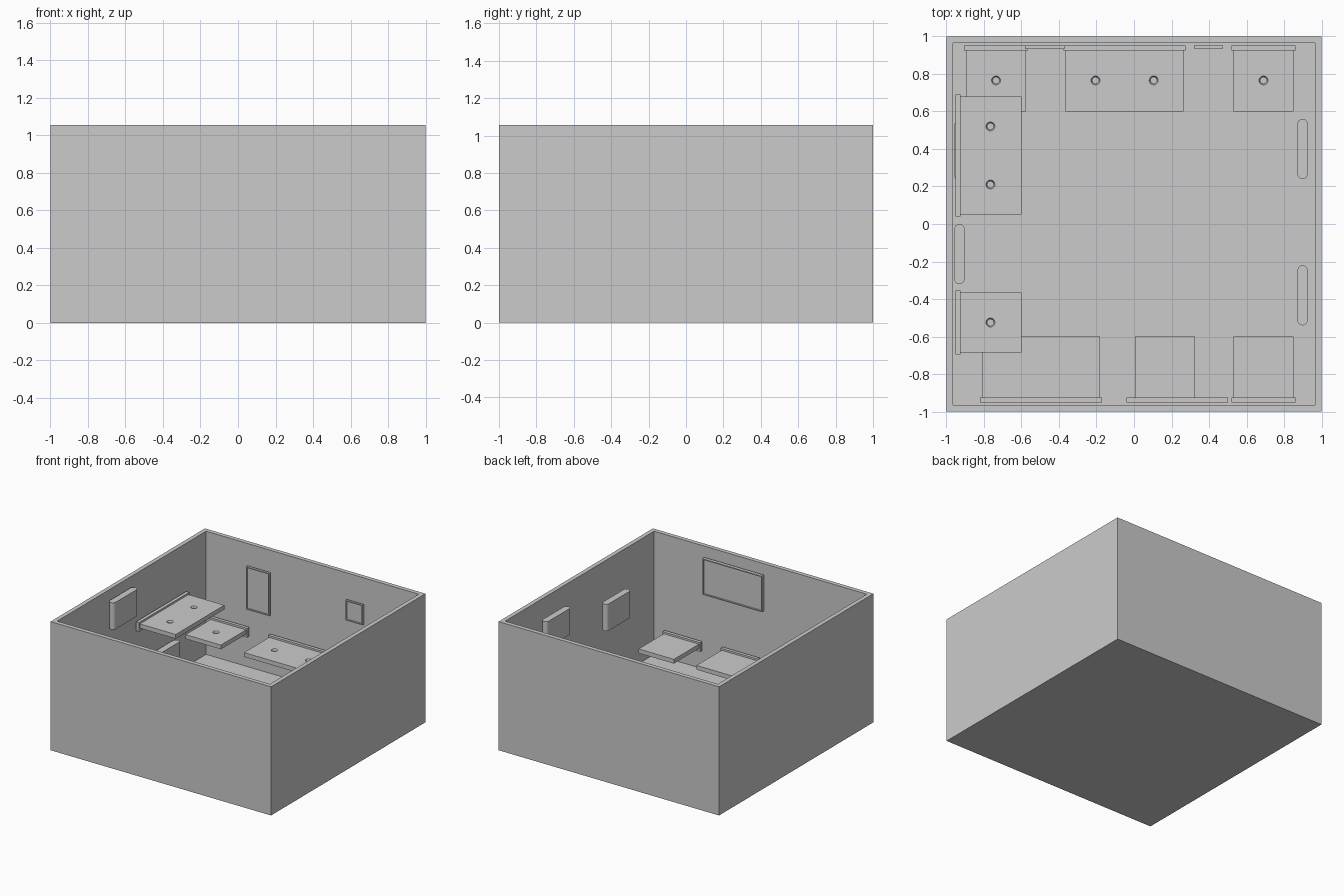
import bpy, bmesh, math
from mathutils import Matrix, Vector

if "Cube" in bpy.data.objects:
    bpy.data.objects.remove(bpy.data.objects["Cube"])


def finish(name, bm):
    bmesh.ops.recalc_face_normals(bm, faces=bm.faces)
    me = bpy.data.meshes.new(name)
    bm.to_mesh(me)
    bm.free()
    ob = bpy.data.objects.new(name, me)
    bpy.context.collection.objects.link(ob)
    return ob


def add_box(bm, lo, hi):
    lo, hi = Vector(lo), Vector(hi)
    m = Matrix.Translation((lo + hi) / 2) @ Matrix.Diagonal((*(hi - lo), 1))
    return bmesh.ops.create_cube(bm, size=1, matrix=m)["verts"]


def smooth(ob):
    bpy.ops.object.select_all(action='DESELECT')
    ob.select_set(True)
    bpy.context.view_layer.objects.active = ob
    bpy.ops.object.shade_smooth_by_angle(angle=math.radians(30))


# Open-topped room: box with an inset, sunken top
H, FLOOR, WALL = 1.055, 0.045, 0.05
bm = bmesh.new()
add_box(bm, (-1, -1, 0), (1, 1, H))
bm.faces.ensure_lookup_table()
top = max(bm.faces, key=lambda f: f.calc_center_median().z)
bmesh.ops.inset_individual(bm, faces=[top], thickness=WALL)
for v in top.verts:
    v.co.z = H
ext = bmesh.ops.extrude_discrete_faces(bm, faces=[top])
for v in ext["faces"][0].verts:
    v.co.z = FLOOR
finish("room_shell", bm)

SIDES = {"back": 0, "left": math.pi / 2, "front": math.pi, "right": -math.pi / 2}


def shelf(name, side, along, z, dimples):
    """Wall shelf with a back plate; 'along' is its centre along the wall."""
    w = 0.32 + 0.31 * (dimples - 1)
    rot = Matrix.Rotation(SIDES[side], 4, 'Z')
    centre = {"back": (along, 0, 0), "front": (along, 0, 0)}.get(side, (0, along, 0))
    place = Matrix.Translation(centre) @ rot
    board = bmesh.new()
    add_box(board, (-w / 2, 0.60, z - 0.035), (w / 2, 0.95, z))
    board.transform(place)
    ob = finish(name + "_board", board)
    # Shallow round dimples
    cut = bmesh.new()
    for i in range(dimples):
        x = (i - (dimples - 1) / 2) * 0.31
        bmesh.ops.create_cone(cut, cap_ends=True, segments=24, radius1=0.018,
                              radius2=0.03, depth=0.03,
                              matrix=Matrix.Translation((x, 0.765, z)))
    cut.transform(place)
    cutter = finish(name + "_cutter", cut)
    cutter.hide_render = True
    mod = ob.modifiers.new("dimples", 'BOOLEAN')
    mod.operation, mod.object, mod.solver = 'DIFFERENCE', cutter, 'EXACT'
    bpy.context.view_layer.objects.active = ob
    bpy.ops.object.modifier_apply(modifier=mod.name)
    bpy.data.objects.remove(cutter)
    # Back plate, slightly wider and taller than the board
    plate = bmesh.new()
    add_box(plate, (-w / 2 - 0.01, 0.925, z - 0.06), (w / 2 + 0.01, 0.952, z + 0.015))
    plate.transform(place)
    finish(name + "_back_plate", plate)


shelf("back_left_shelf", "back", -0.735, 0.365, 1)
shelf("back_double_shelf", "back", -0.05, 0.36, 2)
shelf("back_right_shelf", "back", 0.69, 0.36, 1)
shelf("left_double_shelf", "left", 0.365, 0.655, 2)
shelf("left_single_shelf", "left", -0.525, 0.50, 1)
shelf("front_double_shelf", "front", -0.495, 0.30, 2)
shelf("front_middle_shelf", "front", 0.165, 0.265, 1)
shelf("front_right_shelf", "front", 0.69, 0.26, 1)


# Rounded upright blocks on the side walls
def pill(name, x, y, z0, z1, length=0.32, r=0.027):
    bm = bmesh.new()
    ring, n = [], 12
    for s, start in ((1, 0), (-1, math.pi)):
        for i in range(n + 1):
            a = start + math.pi * i / n
            ring.append(bm.verts.new((x + r * math.cos(a),
                                      y + s * (length / 2 - r) + r * math.sin(a), z0)))
    f = bm.faces.new(ring)
    ext = bmesh.ops.extrude_face_region(bm, geom=[f])
    for v in ext["geom"]:
        if isinstance(v, bmesh.types.BMVert):
            v.co.z = z1
    smooth(finish(name, bm))


pill("left_upper_pad", -0.93, -0.16, 0.75, 0.97)
pill("left_lower_pad", -0.93, 0.39, 0.11, 0.33)
pill("right_front_pad", 0.898, -0.38, 0.54, 0.76)
pill("right_back_pad", 0.898, 0.40, 0.70, 0.915)


# Framed wall panels
def panel(name, x0, x1, z0, z1, y_wall, y_face):
    bm = bmesh.new()
    add_box(bm, (x0, min(y_wall, y_face), z0), (x1, max(y_wall, y_face), z1))
    face = min(bm.faces, key=lambda f: abs(f.calc_center_median().y - y_face))
    bmesh.ops.inset_individual(bm, faces=[face], thickness=0.012)
    d = 0.01 if y_wall > y_face else -0.01
    ext = bmesh.ops.extrude_discrete_faces(bm, faces=[face])
    for v in ext["faces"][0].verts:
        v.co.y += d
    finish(name, bm)


panel("back_tall_panel", -0.58, -0.37, 0.53, 0.88, 0.952, 0.932)
panel("back_small_panel", 0.32, 0.475, 0.68, 0.845, 0.952, 0.935)
panel("front_wide_panel", -0.04, 0.50, 0.675, 0.97, -0.952, -0.925)
